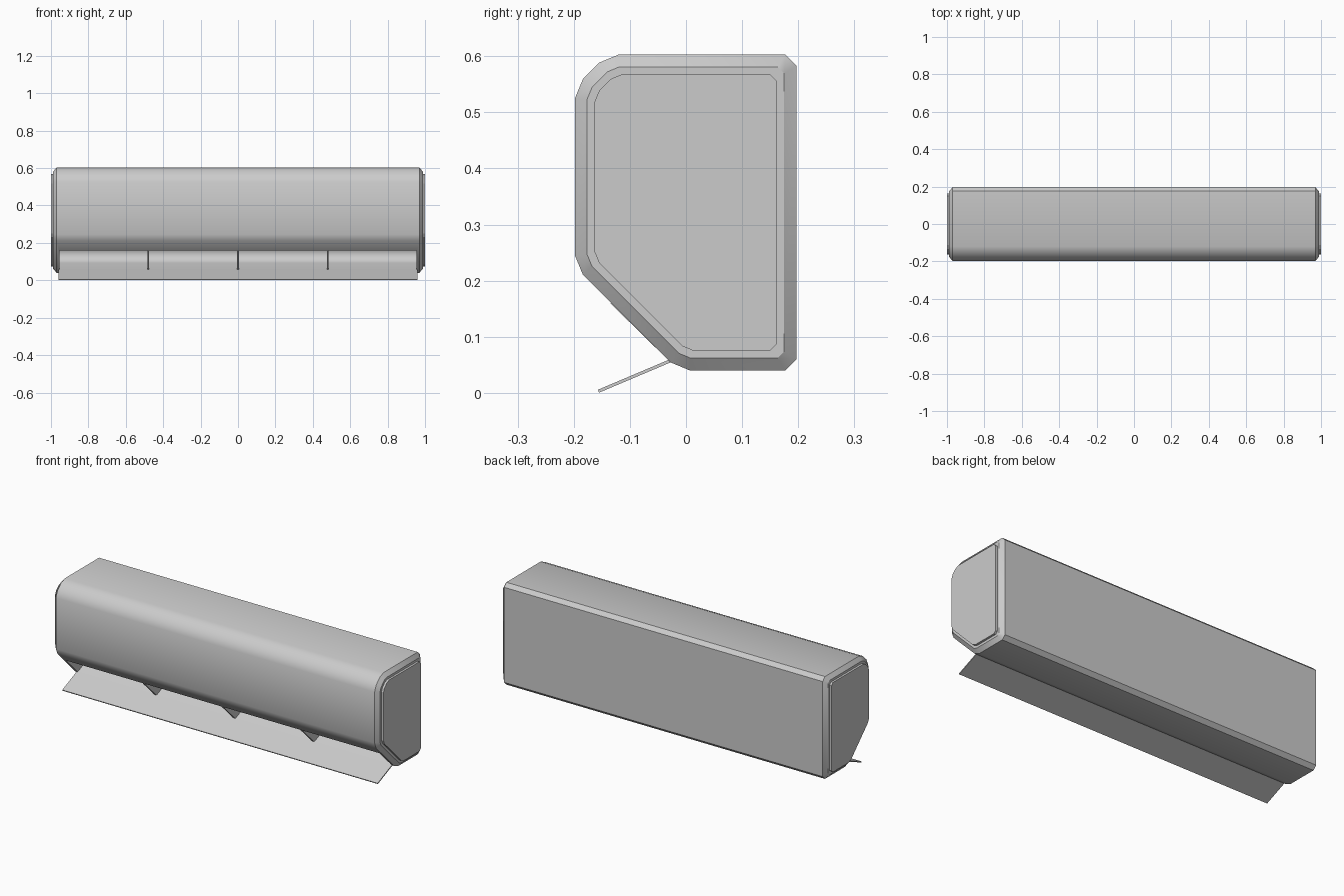
import bpy, bmesh, math
from mathutils import Vector

cube = bpy.data.objects.get("Cube")
if cube:
    bpy.data.objects.remove(cube, do_unlink=True)

grey = bpy.data.materials.new("light_grey_plastic")
grey.use_nodes = True
colour = (0.6, 0.6, 0.6, 1)
grey.diffuse_color = colour
grey.node_tree.nodes["Principled BSDF"].inputs["Base Color"].default_value = colour

# Side outline (y, z) with sharp corners, clockwise from the front slope
OUTLINE = [Vector(p) for p in ((-0.198, 0.225), (-0.198, 0.545), (-0.14, 0.603),
                               (0.197, 0.603), (0.197, 0.04), (-0.013, 0.04))]


def outline(inset, cut):
    """Shrink the side outline evenly, then clip every corner."""
    n = len(OUTLINE)
    moved = []
    for i, p in enumerate(OUTLINE):
        a = (p - OUTLINE[i - 1]).normalized()
        b = (OUTLINE[(i + 1) % n] - p).normalized()
        na, nb = Vector((a.y, -a.x)), Vector((b.y, -b.x))
        moved.append(p + (na + nb) * inset / (1 + na.dot(nb)))
    clipped = []
    for i, p in enumerate(moved):
        for q in (moved[i - 1], moved[(i + 1) % n]):
            clipped.append(p + (q - p).normalized() * cut)
    return clipped


def loft(name, sections):
    """Join matching (x, outline) sections along x and cap both ends."""
    bm = bmesh.new()
    rings = [[bm.verts.new((x, p[0], p[1])) for p in pts] for x, pts in sections]
    n = len(rings[0])
    for r, s in zip(rings, rings[1:]):
        for i in range(n):
            j = (i + 1) % n
            bm.faces.new((r[i], r[j], s[j], s[i]))
    bm.faces.new(rings[0])
    bm.faces.new(rings[-1])
    bmesh.ops.recalc_face_normals(bm, faces=bm.faces)
    mesh = bpy.data.meshes.new(name)
    bm.to_mesh(mesh)
    bm.free()
    mesh.materials.append(grey)
    obj = bpy.data.objects.new(name, mesh)
    bpy.context.collection.objects.link(obj)
    return obj


def prism(name, pts, x0, x1):
    return loft(name, [(x0, pts), (x1, pts)])


def smooth(obj):
    bpy.ops.object.select_all(action='DESELECT')
    obj.select_set(True)
    bpy.context.view_layer.objects.active = obj
    bpy.ops.object.shade_smooth_by_angle(angle=math.radians(32))


# Casing with chamfered ends
full, rim, panel = outline(0, 0.02), outline(0.022, 0.012), outline(0.035, 0.012)
casing = loft("casing", [(-0.988, rim), (-0.97, full), (0.97, full), (0.988, rim)])

# Air outlet: sloping floor and a curved back, cut through the front slope
top, lip, floor_end = (-0.135, 0.16), (-0.03, 0.057), (0.05, 0.092)
curve = []
for i in range(9):
    t = math.radians(-70 + 160 * i / 8)
    curve.append((0.035 + 0.05 * math.cos(t), 0.14 + 0.05 * math.sin(t)))
cutter = prism("outlet_cutter", [(-0.165, 0.13), (-0.06, 0.027), lip] + curve + [top],
               -0.955, 0.955)
cut = casing.modifiers.new("outlet", 'BOOLEAN')
cut.operation = 'DIFFERENCE'
cut.solver = 'EXACT'
cut.object = cutter
bpy.ops.object.select_all(action='DESELECT')
casing.select_set(True)
bpy.context.view_layer.objects.active = casing
bpy.ops.object.modifier_apply(modifier=cut.name)
bpy.data.objects.remove(cutter, do_unlink=True)
smooth(casing)

# Raised end panels
for side, name in ((-1, "right_end_panel"), (1, "left_end_panel")):
    prism(name, panel, side * 0.98, side)

# Upright dividers in the outlet
for i, x in enumerate((-0.48, 0, 0.48)):
    prism(f"outlet_divider_{i + 1}", [top, lip, floor_end, (0.08, 0.14), (0.03, 0.188)],
          x - 0.005, x + 0.005)

# Open air flap hinged at the outlet's lower lip
hinge, tip = Vector((-0.026, 0.058)), Vector((-0.156, 0.003))
along = (hinge - tip).normalized()
half = Vector((-along.y, along.x)) * 0.0028
prism("air_flap", [hinge + half, hinge - half, tip - half, tip + half], -0.96, 0.96)
